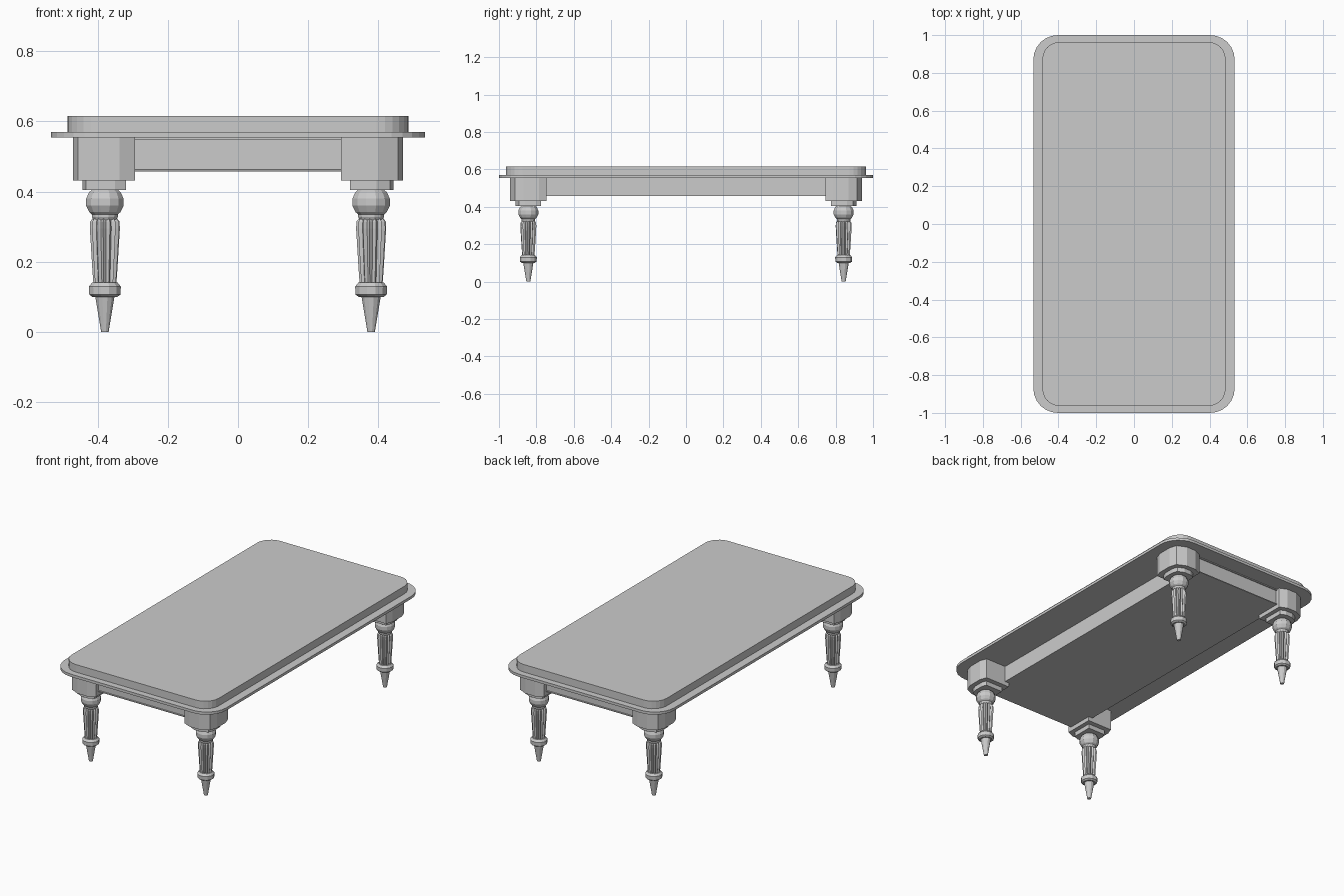
import bpy, bmesh
from math import pi, sin, cos

if "Cube" in bpy.data.objects:
    bpy.data.objects.remove(bpy.data.objects["Cube"], do_unlink=True)

# One plain grey finish for the whole table
grey = bpy.data.materials.new("plain_grey")
grey.use_nodes = True
COLOUR = (0.6, 0.6, 0.6, 1)
grey.diffuse_color = COLOUR
grey.node_tree.nodes["Principled BSDF"].inputs["Base Color"].default_value = COLOUR


def finish(name, bm):
    bmesh.ops.recalc_face_normals(bm, faces=bm.faces)
    mesh = bpy.data.meshes.new(name)
    bm.to_mesh(mesh)
    bm.free()
    mesh.materials.append(grey)
    obj = bpy.data.objects.new(name, mesh)
    bpy.context.collection.objects.link(obj)
    return obj


def loft(name, rings):
    """Skin a stack of equal-length point rings and cap both ends."""
    bm = bmesh.new()
    loops = [[bm.verts.new(p) for p in ring] for ring in rings]
    n = len(loops[0])
    for low, high in zip(loops, loops[1:]):
        for i in range(n):
            j = (i + 1) % n
            bm.faces.new((low[i], low[j], high[j], high[i]))
    bm.faces.new(loops[0][::-1])
    bm.faces.new(loops[-1])
    return finish(name, bm)


def prism(name, outline, z0, z1):
    return loft(name, [[(x, y, z) for x, y in outline] for z in (z0, z1)])


def rounded_rect(hx, hy, r, steps=6):
    points = []
    for k, (sx, sy) in enumerate(((1, 1), (-1, 1), (-1, -1), (1, -1))):
        for i in range(steps + 1):
            a = (k + i / steps) * pi / 2
            points.append((sx * (hx - r) + r * cos(a), sy * (hy - r) + r * sin(a)))
    return points


def box_outline(hx, hy):
    return [(hx, hy), (-hx, hy), (-hx, -hy), (hx, -hy)]


# Table top and the thin overhanging rim below it
prism("table_top", rounded_rect(0.485, 0.963, 0.09), 0.57, 0.615)
prism("top_rim", rounded_rect(0.533, 1.0, 0.13), 0.554, 0.57)

# Apron body between the corner blocks
prism("long_apron", box_outline(0.32, 0.76), 0.457, 0.554)

# Drawer body with a recessed panel at each end
drawer = prism("end_apron", box_outline(0.3, 0.9), 0.457, 0.554)
bm = bmesh.new()
bm.from_mesh(drawer.data)
ends = [f for f in bm.faces if abs(f.normal.y) > 0.9]
bmesh.ops.inset_individual(bm, faces=ends, thickness=0.007, depth=0)
bmesh.ops.inset_individual(bm, faces=ends, thickness=0.001, depth=-0.006)
bm.to_mesh(drawer.data)
bm.free()

# Corner block outline with softened outer sides, and the leg centre
BLOCK = [(0.293, 0.745), (0.455, 0.745), (0.47, 0.785), (0.47, 0.87),
         (0.455, 0.915), (0.40, 0.94), (0.338, 0.94), (0.293, 0.92)]
CX, CY = 0.379, 0.843

# Turned parts: (radius, height)
FOOT = [(0.011, 0), (0.016, 0.03), (0.028, 0.1)]
RING = [(0.036, 0.1), (0.046, 0.107), (0.047, 0.13), (0.037, 0.142)]
SHAFT = [(0.033, 0.14), (0.036, 0.18), (0.043, 0.295), (0.042, 0.315), (0.034, 0.325)]
KNOB = [(0.034, 0.32), (0.038, 0.328), (0.038, 0.335), (0.046, 0.342), (0.055, 0.36),
        (0.055, 0.38), (0.047, 0.398), (0.036, 0.407)]


def turned(name, profile, x, y, sides=12, groove=1.0):
    """Lathe a profile; groove shrinks every other column to cut flutes."""
    rings = []
    for r, z in profile:
        ring = []
        for i in range(sides):
            a = 2 * pi * (i + 0.5) / sides
            rr = r * (groove if i % 2 else 1)
            ring.append((x + rr * cos(a), y + rr * sin(a), z))
        rings.append(ring)
    return loft(name, rings)


for end, sy in (("front", -1), ("back", 1)):
    for side, sx in (("left", 1), ("right", -1)):
        tag = f"{end}_{side}"
        block = [(sx * x, sy * y) for x, y in BLOCK]
        collar = [(sx * (CX + 0.7 * (x - CX)), sy * (CY + 0.7 * (y - CY))) for x, y in BLOCK]
        x, y = sx * CX, sy * CY
        prism(tag + "_corner_block", block, 0.432, 0.554)
        prism(tag + "_collar", collar, 0.405, 0.432)
        turned(tag + "_leg_knob", KNOB, x, y)
        turned(tag + "_leg_fluted_shaft", SHAFT, x, y, sides=28, groove=0.8)
        turned(tag + "_leg_ring", RING, x, y)
        turned(tag + "_leg_foot", FOOT, x, y)
